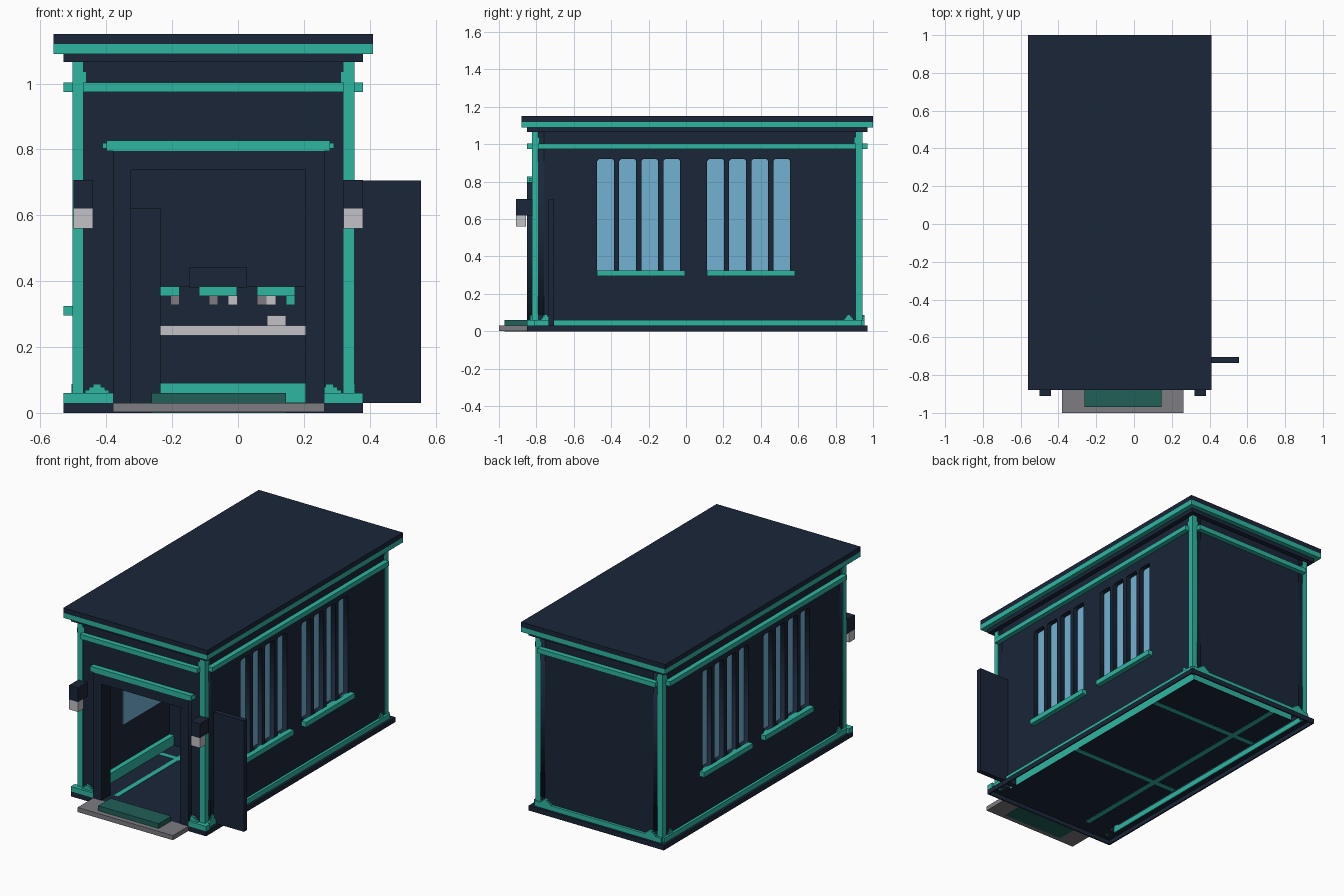
import bpy
from mathutils import Matrix

cube = bpy.data.objects.get("Cube")
if cube:
    bpy.data.objects.remove(cube, do_unlink=True)


def material(name, r, g, b):
    m = bpy.data.materials.new(name)
    m.use_nodes = True
    m.diffuse_color = (r, g, b, 1)
    m.node_tree.nodes["Principled BSDF"].inputs["Base Color"].default_value = (r, g, b, 1)
    return m


NAVY = material("navy", 0.01, 0.019, 0.039)
TEAL = material("teal", 0.027, 0.47, 0.355)
DARK_TEAL = material("dark_teal", 0.014, 0.115, 0.097)
PALE = material("pale_grey", 0.54, 0.54, 0.57)
GREY = material("stone_grey", 0.2, 0.2, 0.225)
GLASS = material("glass_blue", 0.17, 0.44, 0.65)

# Outer wall faces and shared heights
L, R, F, B = -0.5, 0.35, -0.82, 0.94
FLOOR, EAVES, THICK, POST = 0.03, 1.065, 0.06, 0.03
SKIRT, WALL_FOOT = 0.06, 0.09
XI, XJ, YJ = L + THICK, R - THICK, B - THICK


def add(name, mesh, mat):
    mesh.materials.clear()
    mesh.materials.append(mat)
    ob = bpy.data.objects.new(name, mesh)
    bpy.context.collection.objects.link(ob)
    return ob


def box(name, mat, x0, x1, y0, y1, z0, z1):
    verts = [(x, y, z) for x in (x0, x1) for y in (y0, y1) for z in (z0, z1)]
    faces = [(0, 1, 3, 2), (4, 6, 7, 5), (0, 4, 5, 1), (2, 3, 7, 6), (0, 2, 6, 4), (1, 5, 7, 3)]
    me = bpy.data.meshes.new(name)
    me.from_pydata(verts, [], faces)
    return add(name, me, mat)


def three_sides(name, mat, out, z0, z1, depth):
    """Bars along the left, right and back walls, standing out by the given amount."""
    box(name + "_right", mat, L - out, L - out + depth, F, B, z0, z1)
    box(name + "_left", mat, R + out - depth, R + out, F, B, z0, z1)
    box(name + "_back", mat, L, R, B + out - depth, B + out, z0, z1)


def ring(name, mat, out, z0, z1, depth, trim=0.0):
    """Four bars round the building; trim shortens them at the corners."""
    x0, x1, y0, y1 = L - out, R + out, F - out, B + out
    box(name + "_right", mat, x0, x0 + depth, y0 + trim, y1 - trim, z0, z1)
    box(name + "_left", mat, x1 - depth, x1, y0 + trim, y1 - trim, z0, z1)
    box(name + "_front", mat, x0 + trim, x1 - trim, y0, y0 + depth, z0, z1)
    box(name + "_back", mat, x0 + trim, x1 - trim, y1 - depth, y1, z0, z1)


def panel(name, mat, outlines, thick, matrix):
    """Flat plate with holes: the first outline is the edge, the rest are holes."""
    cu = bpy.data.curves.new(name + "_outline", 'CURVE')
    cu.dimensions, cu.fill_mode, cu.extrude = '2D', 'BOTH', thick / 2
    for pts in outlines:
        sp = cu.splines.new('POLY')
        sp.points.add(len(pts) - 1)
        for p, (u, v) in zip(sp.points, pts):
            p.co = (u, v, 0, 1)
        sp.use_cyclic_u = True
    tmp = bpy.data.objects.new(name + "_outline", cu)
    bpy.context.collection.objects.link(tmp)
    bpy.context.view_layer.update()
    me = bpy.data.meshes.new_from_object(tmp)
    bpy.data.objects.remove(tmp, do_unlink=True)
    me.transform(matrix)
    return add(name, me, mat)


def rect(u0, u1, v0, v1):
    return [(u0, v0), (u1, v0), (u1, v1), (u0, v1)]


def clipped(u0, u1, v0, v1, c=0.009):
    return [(u0, v0), (u1, v0), (u1, v1 - c), (u1 - c, v1), (u0 + c, v1), (u0, v1 - c)]


# Hollow base rim with a ledge on top, and a thin raised floor
ring("base_rim", NAVY, 0.03, 0, FLOOR, 0.008)
ring("base_ledge", NAVY, 0.03, FLOOR - 0.004, FLOOR, 0.035)
box("floor", NAVY, XI, XJ, F - 0.03, YJ, FLOOR - 0.004, FLOOR)

# Side walls with two groups of four tall windows, glass and sills
groups = {"front": -0.475, "rear": 0.113}
pitch, width, sill, head = 0.118, 0.09, 0.325, 0.92
holes = [clipped(y + i * pitch, y + i * pitch + width, sill, head)
         for y in groups.values() for i in range(4)]
for side, x, s in (("left", R, 1), ("right", L, -1)):
    mid = x - s * THICK / 2
    frame = Matrix(((0, 0, 1, mid), (1, 0, 0, 0), (0, 1, 0, 0), (0, 0, 0, 1)))
    panel(side + "_wall", NAVY, [rect(F + THICK, B, WALL_FOOT, EAVES)] + holes, THICK, frame)
    for where, y in groups.items():
        end = y + 3 * pitch + width
        lo, hi = sorted((mid, x - s * (THICK + 0.004)))
        box(f"{side}_{where}_glass", GLASS, lo, hi, y - 0.005, end + 0.005,
            sill - 0.005, head + 0.005)
        lo, hi = sorted((x - s * 0.01, x + s * 0.03))
        box(f"{side}_{where}_sill", TEAL, lo, hi, y, end + 0.025, 0.295, sill)

# Back wall and thin wall foot
box("back_wall", NAVY, XI, XJ, YJ, B, WALL_FOOT, EAVES)
three_sides("wall_foot", NAVY, 0, SKIRT, WALL_FOOT, 0.01)

# Front wall and door frame
door = rect(-0.325, 0.205, FLOOR, 0.738)


def front_matrix(y):
    return Matrix(((1, 0, 0, 0), (0, 0, -1, y), (0, 1, 0, 0), (0, 0, 0, 1)))


def doorway(u0, u1, top):
    """Outline that runs up and over the door opening."""
    return [(u0, FLOOR), door[0], door[3], door[2], door[1], (u1, FLOOR), (u1, top), (u0, top)]


panel("front_wall", NAVY, [doorway(L, R, EAVES)], THICK, front_matrix(F + THICK / 2))
panel("door_frame", NAVY, [doorway(-0.38, 0.262, 0.797)], 0.03, front_matrix(F - 0.015))
box("door_lintel", TEAL, -0.40, 0.28, F - 0.03, F, 0.795, 0.827)
box("lintel_ends", TEAL, -0.412, 0.292, F - 0.02, F, 0.803, 0.82)
box("open_door", NAVY, 0.29, 0.555, -0.735, -0.705, FLOOR, 0.705)

# Corner posts, top brackets reaching inward and stepped feet
for xn, x, sx in (("left", R, -1), ("right", L, 1)):
    for yn, y, sy in (("front", F, 1), ("back", B, -1)):
        tag = f"{yn}_{xn}"
        for part, reach, z0, z1 in (("post", POST, FLOOR, EAVES), ("bracket", 0.038, 0.975, 1.035)):
            xs = sorted((x - sx * 0.003, x + sx * reach))
            ys = sorted((y - sy * 0.003, y + sy * reach))
            box(f"{tag}_{part}", TEAL, *xs, *ys, z0, z1)
        cx, cy = x + sx * 0.072, y + sy * 0.07
        for i in range(3):
            h, z = 0.036 - i * 0.012, SKIRT + i * 0.009
            ys = sorted((y - sy * 0.015, y + sy * 0.01))
            box(f"{tag}_foot_{i}", TEAL, cx - h, cx + h, *ys, z, z + 0.009)
            xs = sorted((x - sx * 0.006, x + sx * 0.01))
            box(f"{tag}_side_foot_{i}", TEAL, *xs, cy - h * 0.6, cy + h * 0.6, z, z + 0.009)

# Trim bands between the posts; the skirting stops at the doorway
ring("upper_band", TEAL, 0.03, 0.974, 1.003, 0.035, 0.03 + POST)
three_sides("skirting", TEAL, 0.015, FLOOR, SKIRT, 0.025)
for n, x0, x1 in (("right", L - 0.03, -0.38), ("left", 0.262, R + 0.03)):
    box("front_skirting_" + n, TEAL, x0, x1, F - 0.03, F + 0.01, FLOOR, SKIRT)

# Roof
box("cornice", NAVY, L - 0.03, R + 0.03, F - 0.03, B + 0.03, EAVES, 1.09)
box("roof_edge", TEAL, L - 0.06, R + 0.06, F - 0.06, B + 0.06, 1.09, 1.12)
box("roof_top", NAVY, L - 0.06, R + 0.06, F - 0.06, B + 0.06, 1.12, 1.15)

# Doorstep and mat, which also shows through underneath
box("doorstep", GREY, -0.38, 0.262, -1.0, F - 0.03, 0.002, FLOOR)
box("door_mat", DARK_TEAL, -0.262, 0.145, -0.97, F - 0.03, FLOOR, 0.06)
box("mat_underside", DARK_TEAL, -0.262, 0.145, -0.97, F - 0.03, 0, 0.002)

# Wall lamps
for n, x in (("left", 0.32), ("right", L)):
    box(n + "_lamp_body", NAVY, x, x + 0.06, -0.91, F, 0.62, 0.707)
    box(n + "_lamp_light", PALE, x, x + 0.06, -0.91, F - 0.035, 0.56, 0.62)

# Floor lines running through to the underside
box("floor_long_line", TEAL, -0.305, -0.275, F + THICK, YJ, FLOOR - 0.006, FLOOR + 0.002)
for i, y in enumerate((-0.18, 0.52)):
    box(f"floor_cross_line_{i}", TEAL, XI, XJ, y, y + 0.03, FLOOR - 0.006, FLOOR + 0.002)

# Inner skirting
box("inner_skirting_back", TEAL, XI, XJ, YJ - 0.03, YJ, FLOOR, WALL_FOOT)
box("inner_skirting_right", TEAL, XI, XI + 0.03, F + THICK, YJ, FLOOR, WALL_FOOT)
box("inner_skirting_left", TEAL, XJ - 0.03, XJ, F + THICK, YJ, FLOOR, WALL_FOOT)

# Cabinet and rear workbench
box("cabinet", NAVY, XI, -0.235, -0.03, 0.19, FLOOR, 0.62)
box("bench_top", PALE, XI, XJ, 0.65, YJ, 0.235, 0.265)
box("bench_back", NAVY, XI, XJ, 0.83, YJ, 0.265, 0.383)
box("bench_hood", NAVY, -0.148, 0.028, 0.8, YJ, 0.38, 0.443)
box("bench_block", PALE, 0.088, 0.145, 0.7, 0.78, 0.265, 0.295)
for i, (x0, x1) in enumerate(((-0.26, -0.178), (-0.118, -0.003), (0.058, 0.173))):
    box(f"bench_bracket_{i}", TEAL, x0, x1, 0.75, 0.83, 0.355, 0.383)
tools = ((-0.205, GREY), (-0.088, GREY), (-0.03, PALE), (0.058, GREY), (0.087, PALE), (0.145, TEAL))
for i, (x, mat) in enumerate(tools):
    box(f"bench_tool_{i}", mat, x, x + 0.028, 0.77, 0.83, 0.328, 0.355)
